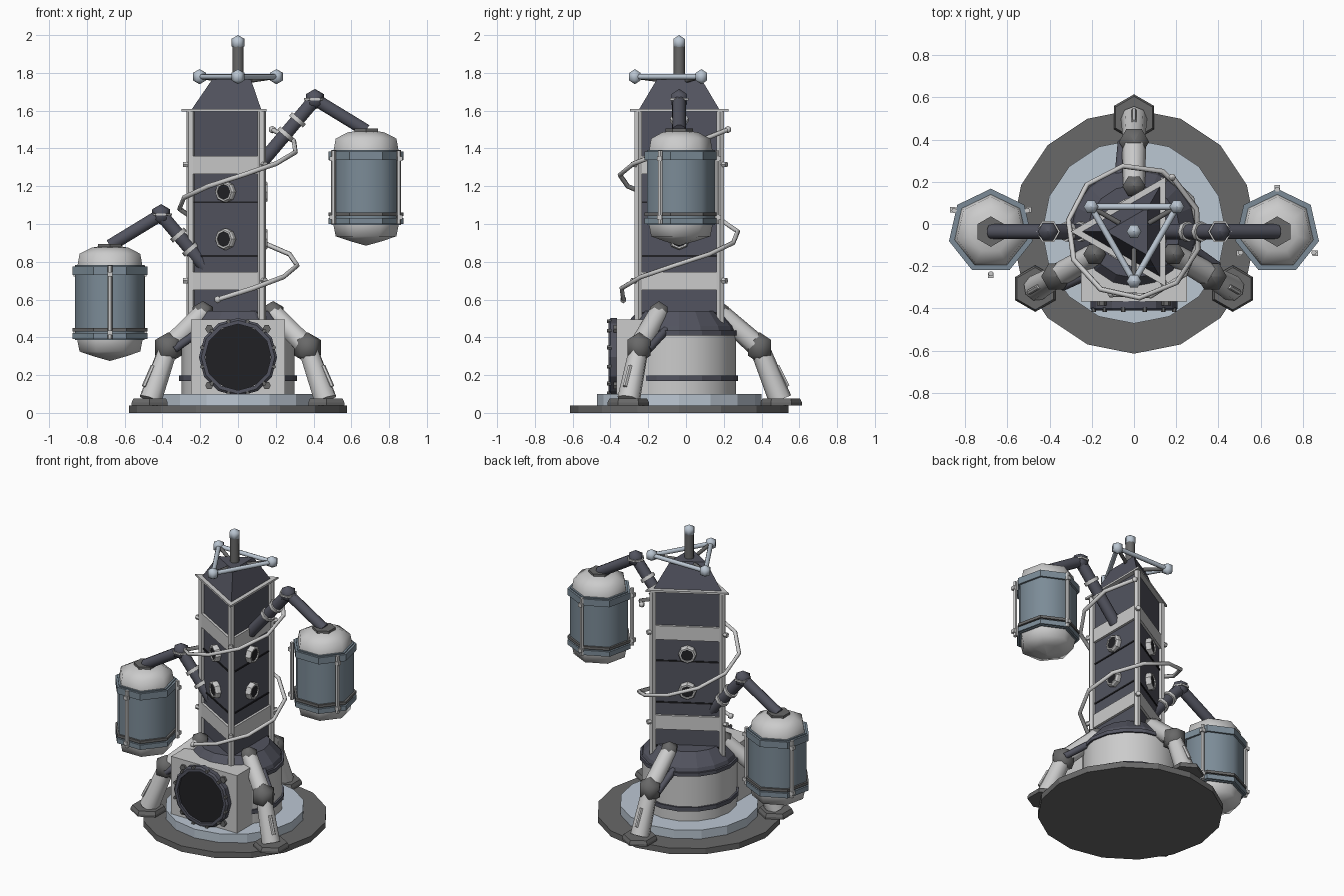
import bpy, bmesh
from math import sin, cos, pi, radians
from mathutils import Vector, Quaternion

if "Cube" in bpy.data.objects:
    bpy.data.objects.remove(bpy.data.objects["Cube"])

CY = -0.036  # y of the tower axis


def material(name, r, g, b):
    m = bpy.data.materials.new(name)
    m.diffuse_color = (r, g, b, 1)
    m.use_nodes = True
    m.node_tree.nodes["Principled BSDF"].inputs["Base Color"].default_value = m.diffuse_color
    return m


DARK = material("dark_steel", 0.085, 0.088, 0.115)
BLACK = material("black", 0.015, 0.015, 0.018)
IRON = material("iron", 0.14, 0.14, 0.14)
BLUE = material("blue_grey", 0.2, 0.26, 0.31)
PALE = material("pale_blue", 0.5, 0.57, 0.65)
LIGHT = material("light_grey", 0.6, 0.6, 0.6)


def finish(name, bm, mat, smooth=0):
    bmesh.ops.recalc_face_normals(bm, faces=bm.faces)
    me = bpy.data.meshes.new(name)
    bm.to_mesh(me)
    bm.free()
    ob = bpy.data.objects.new(name, me)
    bpy.context.collection.objects.link(ob)
    me.materials.append(mat)
    if smooth:
        bpy.ops.object.select_all(action='DESELECT')
        ob.select_set(True)
        bpy.context.view_layer.objects.active = ob
        bpy.ops.object.shade_smooth_by_angle(angle=radians(smooth))
    return ob


def lathe(name, prof, n, mat, at=(0, CY, 0), phase=0, axis=(0, 0, 1), smooth=0):
    """Spin (radius, height) points about an axis; ends are capped."""
    q = Quaternion() if axis == (0, 0, 1) else Vector(axis).to_track_quat('Z', 'Y')
    bm = bmesh.new()
    rings = []
    for r, h in prof:
        ring = []
        for i in range(n):
            a = radians(phase) + 2 * pi * i / n
            ring.append(bm.verts.new(q @ Vector((r * cos(a), r * sin(a), h)) + Vector(at)))
        rings.append(ring)
    for a, b in zip(rings, rings[1:]):
        for i in range(n):
            j = (i + 1) % n
            bm.faces.new((a[i], a[j], b[j], b[i]))
    bm.faces.new(rings[0])
    bm.faces.new(rings[-1])
    bmesh.ops.remove_doubles(bm, verts=bm.verts, dist=1e-5)
    return finish(name, bm, mat, smooth)


def disc(name, r, z0, z1, n, mat, **kw):
    return lathe(name, [(r, z0), (r, z1)], n, mat, **kw)


def rod(name, a, b, r, mat, n=8, r2=None, smooth=50):
    d = Vector(b) - Vector(a)
    return lathe(name, [(r, 0), (r if r2 is None else r2, d.length)], n, mat,
                 at=a, axis=tuple(d), smooth=smooth)


def ball(name, at, r, mat):
    return lathe(name, [(0.0001, -r), (r * .87, -r * .5), (r * .87, r * .5), (0.0001, r)], 6, mat,
                 at=at, smooth=60)


def box(name, lo, hi, mat):
    bm = bmesh.new()
    bmesh.ops.create_cube(bm, size=1)
    lo, hi = Vector(lo), Vector(hi)
    for v in bm.verts:
        v.co = (lo + hi) / 2 + Vector(c * s for c, s in zip(v.co, hi - lo))
    return finish(name, bm, mat)


def polar(deg, r, z, c=(0, CY)):
    return Vector((c[0] + r * cos(radians(deg)), c[1] + r * sin(radians(deg)), z))


# Base plates and drum
disc("base_plate", 0.578, 0, 0.04, 16, IRON)
disc("plinth", 0.435, 0.04, 0.1, 16, PALE)
disc("drum", 0.3, 0.1, 0.43, 16, LIGHT, smooth=30)
disc("drum_lower_band", 0.312, 0.17, 0.198, 16, DARK)
disc("drum_upper_band", 0.312, 0.41, 0.435, 16, DARK)
lathe("drum_shoulder", [(0.3, 0.43), (0.29, 0.46), (0.22, 0.54)], 16, DARK)

# Triangular tower, cap, bands and seams
disc("tower", 0.24, 0.45, 1.6, 3, DARK, phase=180)
lathe("tower_cap", [(0.25, 1.6), (0.13, 1.775)], 3, DARK, phase=180)
disc("tower_top_trim", 0.3, 1.595, 1.608, 3, LIGHT, phase=180)
for k, z in enumerate((0.65, 1.265)):
    disc(f"tower_band_{k}", 0.272, z, z + 0.095, 3, LIGHT, phase=180)
for k, z in enumerate((0.53, 0.83, 1.115)):
    disc(f"tower_seam_{k}", 0.25, z - 0.005, z + 0.005, 3, BLACK, phase=180)
for k in range(3):
    # Corner rails with bolts
    a = 60 + 120 * k
    p = polar(a, 0.25, 0)
    disc(f"corner_rail_{k}", 0.023, 0.46, 1.6, 6, LIGHT, at=p)
    for z in (0.7, 1.315):
        rod("band_bolt", polar(a, 0.26, z), polar(a, 0.29, z), 0.016, LIGHT, 6)
    # Portholes on each face
    a = 120 * k
    n = (cos(radians(a)), sin(radians(a)), 0)
    for z in (0.92, 1.17):
        lathe("porthole_rim", [(0.04, 0.1), (0.057, 0.1), (0.057, 0.145), (0.05, 0.155), (0.04, 0.155),
                               (0.04, 0.1)], 8, LIGHT, at=(0, CY, z), axis=n)
        lathe("porthole_glass", [(0.043, 0.1), (0.043, 0.147)], 6, BLACK, at=(0, CY, z), axis=n)

# Antenna mast and triangular aerial
disc("mast", 0.03, 1.74, 1.94, 8, IRON, smooth=50)
ball("mast_ball", (0, CY, 1.96), 0.04, PALE)
for k in range(3):
    p, q = polar(30 + 120 * k, 0.235, 1.78), polar(150 + 120 * k, 0.235, 1.78)
    ball(f"aerial_ball_{k}", p, 0.04, PALE)
    rod(f"aerial_rod_{k}", p, q, 0.015, PALE)
    rod(f"aerial_stay_{k}", polar(30 + 120 * k, 0.08, 1.76), p, 0.012, IRON)


# Side tanks and their bent arms
def tank(side, s, dz):
    cx = 0.678 * s
    c = (cx, CY)
    at = (cx, CY, dz)
    lathe(f"{side}_tank_ends", [(0.0001, 0.885), (0.09, 0.91), (0.165, 0.935), (0.178, 1.0), (0.178, 1.38),
                                (0.165, 1.452), (0.1, 1.485), (0.0001, 1.5)], 7, LIGHT, at=at, phase=90, smooth=60)
    disc(f"{side}_tank_jacket", 0.189, 0.995, 1.392, 7, BLUE, at=at, phase=90, smooth=60)
    for z0, z1, m in ((1.34, 1.385, BLUE), (1.0, 1.033, BLUE), (1.042, 1.06, IRON)):
        disc(f"{side}_tank_hoop", 0.203, z0, z1, 7, m, at=at, phase=90)
    disc(f"{side}_tank_flange", 0.072, 1.48, 1.505, 6, IRON, at=at, phase=90)
    for k in range(3):
        p = polar(90 * s + 120 * k, 0.2, dz, c)
        disc(f"{side}_tank_rod", 0.013, 1.0, 1.39, 6, LIGHT, at=p)
        for z in (1.035, 1.345):
            d = Vector((0.013, 0.013, 0.012))
            e = polar(90 * s + 120 * k, 0.207, z + dz, c)
            box(f"{side}_tank_clip", e - d, e + d, LIGHT)
    root = Vector((0.12 * s, CY, 1.32 + dz))
    elbow = Vector((0.407 * s, CY, 1.66 + dz))
    tip = Vector((0.678 * s, CY, 1.495 + dz))
    rod(f"{side}_arm_lower", root, elbow, 0.037, DARK, 10)
    rod(f"{side}_arm_upper", elbow, tip, 0.035, DARK, 10)
    ball(f"{side}_arm_elbow", elbow, 0.055, DARK)
    lathe(f"{side}_elbow_ring", [(0.057, -0.006), (0.057, 0.006)], 6, LIGHT, at=elbow)
    d = (elbow - root).normalized()
    for t in (0.46, 0.68):
        m = root.lerp(elbow, t)
        rod(f"{side}_arm_collar", m - d * 0.012, m + d * 0.012, 0.048, LIGHT, 8)


tank("right", 1, 0)
tank("left", -1, -0.61)

# Three jointed legs with pads and pistons
for k, a in enumerate((90, 210, 330)):
    foot, knee, hip = polar(a, 0.535, 0.07), polar(a, 0.425, 0.345), polar(a, 0.215, 0.53)
    side = Vector((-sin(radians(a)), cos(radians(a)), 0))
    lathe(f"foot_pad_{k}", [(0.11, 0.04), (0.11, 0.055), (0.1, 0.075)], 6, IRON,
          at=polar(a, 0.54, 0), phase=a)
    rod(f"lower_leg_{k}", foot, knee, 0.062, LIGHT, 8, 0.052)
    rod(f"upper_leg_{k}", knee, hip, 0.058, LIGHT, 8, 0.052)
    ball(f"knee_{k}", knee, 0.082, IRON)
    ball(f"hip_{k}", hip, 0.062, IRON)
    rod(f"leg_piston_{k}", knee + side * 0.055 - Vector((0, 0, .01)), hip + side * 0.075 - Vector((0, 0, .06)),
        0.022, DARK)
    rod(f"shin_strut_{k}", polar(a, 0.575, 0.14), polar(a, 0.52, 0.25), 0.012, LIGHT, 6)

# Front intake housing and round grille
box("intake_housing", (-0.25, -0.368, 0.1), (0.25, -0.2, 0.495), LIGHT)
F = (0, -0.365, 0.295)
lathe("intake_rim", [(0.175, 0), (0.207, 0), (0.207, 0.035), (0.195, 0.045), (0.175, 0.045), (0.175, 0)],
      12, DARK, at=F, axis=(0, -1, 0))
lathe("intake_mouth", [(0.198, 0), (0.198, 0.03)], 6, BLACK, at=F, axis=(0, -1, 0), phase=90)
for k in range(12):
    a = radians(30 * k + 15)
    p = Vector((0.197 * cos(a), -0.395, 0.295 + 0.197 * sin(a)))
    rod("intake_bolt", p, p + Vector((0, -0.022, 0)), 0.011, IRON, 6)
for x in (-0.152, 0.152):
    for z in (0.145, 0.445):
        rod("housing_bolt", (x, -0.36, z), (x, -0.385, z), 0.022, IRON, 6)

# Hose winding around the tower
cu = bpy.data.curves.new("spiral_hose", 'CURVE')
cu.dimensions = '3D'
cu.bevel_depth = 0.013
cu.bevel_resolution = 1
sp = cu.splines.new('POLY')
N = 15
pts = [polar(55 - 525 * i / N, 0.315, 1.5 - 0.9 * i / N) for i in range(N + 1)]
sp.points.add(N)
for p, co in zip(sp.points, pts):
    p.co = (*co, 1)
cu.materials.append(LIGHT)
bpy.context.collection.objects.link(bpy.data.objects.new("spiral_hose", cu))
for p in (pts[0], pts[-1]):
    ball("hose_end", p, 0.02, LIGHT)
